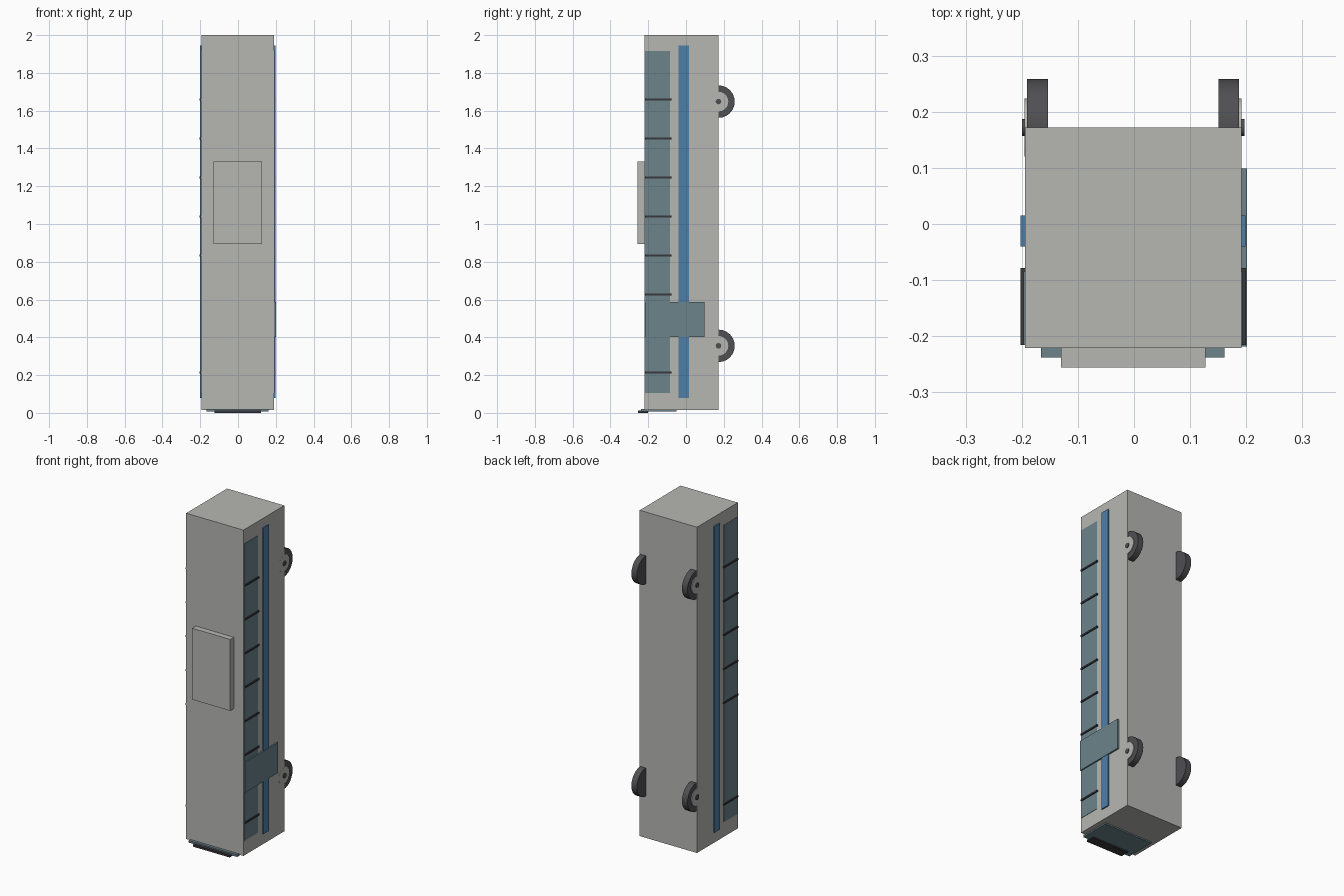
import bpy
import math

cube = bpy.data.objects.get("Cube")
if cube:
    bpy.data.objects.remove(cube, do_unlink=True)


def material(name, rgb):
    m = bpy.data.materials.new(name)
    m.use_nodes = True
    m.diffuse_color = (*rgb, 1)
    m.node_tree.nodes["Principled BSDF"].inputs["Base Color"].default_value = (*rgb, 1)
    return m


PAINT = material("pale grey paint", (0.47, 0.47, 0.45))
GLASS = material("teal glass", (0.15, 0.23, 0.26))
BLUE = material("blue stripe", (0.08, 0.21, 0.39))
RUBBER = material("dark rubber", (0.08, 0.08, 0.088))
TRIM = material("black trim", (0.04, 0.04, 0.045))

CX = -0.0015     # centre line of the body
HALF = 0.193     # half the body width
FLOOR = 0.172    # underside, where the axles sit


def box(name, x, y, z, mat):
    """Box from (low, high) pairs on each axis."""
    spans = (x, y, z)
    bpy.ops.mesh.primitive_cube_add(size=1, location=[sum(s) / 2 for s in spans])
    ob = bpy.context.object
    ob.name = name
    ob.scale = [abs(s[1] - s[0]) for s in spans]
    bpy.ops.object.transform_apply(location=False, rotation=False, scale=True)
    ob.data.materials.append(mat)
    return ob


def disc(name, radius, inner, outer, side, z, mat, sides=24):
    """Cylinder along x between two distances from the centre line."""
    bpy.ops.mesh.primitive_cylinder_add(
        vertices=sides, radius=radius, depth=outer - inner,
        location=(CX + side * (inner + outer) / 2, FLOOR, z),
        rotation=(0, math.pi / 2, 0))
    ob = bpy.context.object
    ob.name = name
    ob.data.materials.append(mat)
    bpy.ops.object.shade_smooth_by_angle(angle=math.radians(30))


def side_plate(name, side, proud, y, z, mat):
    """Thin plate standing proud of one side wall."""
    return box(name, (CX + side * (HALF - 0.004), CX + side * (HALF + proud)), y, z, mat)


# Body and roof unit
box("body", (CX - HALF, CX + HALF), (-0.221, FLOOR), (0.015, 2.0), PAINT)
box("roof_unit", (-0.13, 0.127), (-0.256, -0.215), (0.895, 1.33), PAINT)

# Windscreen and sign on the nose
box("windscreen", (-0.166, 0.161), (-0.238, -0.05), (0.007, 0.02), GLASS)
box("nose_sign", (-0.125, 0.122), (-0.255, -0.2), (0.0, 0.012), TRIM)

for side, label in ((1, "left"), (-1, "right")):
    # Window band, stripe and window pillars
    side_plate(label + "_windows", side, 0.002, (-0.216, -0.085), (0.105, 1.915), GLASS)
    side_plate(label + "_stripe", side, 0.0075, (-0.04, 0.015), (0.08, 1.945), BLUE)
    for i in range(8):
        if i == 6 or (i == 5 and side < 0):
            continue
        z = 1.66 - i * 0.2065
        side_plate(label + "_pillar", side, 0.008, (-0.216, -0.078),
                   (z - 0.005, z + 0.005), TRIM)
    # Wheels with hubs and caps
    for z, end in ((0.355, "front"), (1.648, "rear")):
        name = label + "_" + end
        disc(name + "_wheel", 0.086, 0.152, 0.189, side, z, RUBBER)
        disc(name + "_hub", 0.052, 0.16, 0.1935, side, z, PAINT)
        disc(name + "_cap", 0.015, 0.17, 0.198, side, z, RUBBER, 12)

# Door on the left side
side_plate("door", 1, 0.0095, (-0.218, 0.099), (0.402, 0.587), GLASS)
